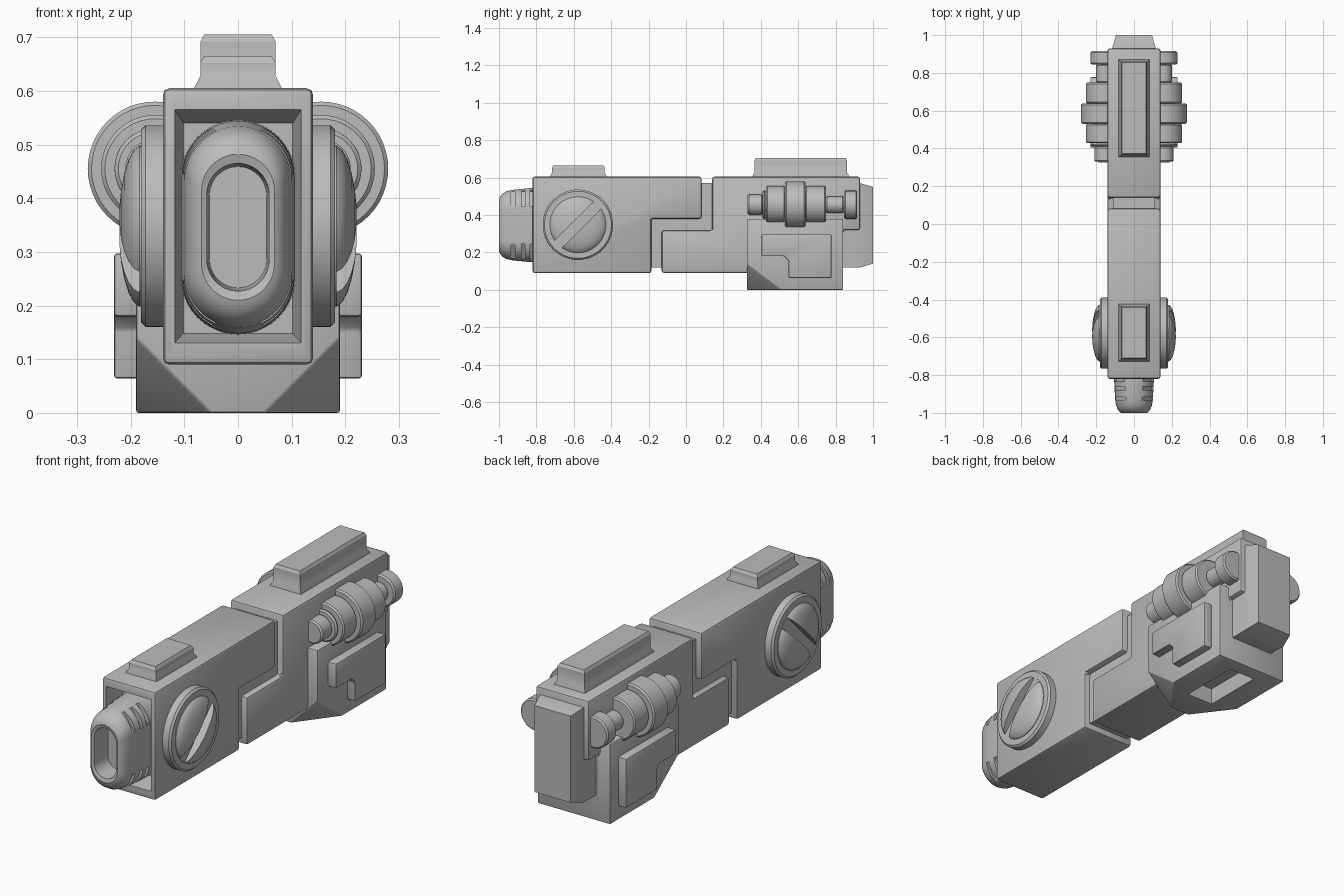
import bpy, bmesh, math
from mathutils import Matrix

cube = bpy.data.objects.get("Cube")
if cube:
    bpy.data.objects.remove(cube, do_unlink=True)

GREY = (0.5, 0.5, 0.5, 1)
mat = bpy.data.materials.new("plain grey")
mat.use_nodes = True
mat.diffuse_color = GREY
mat.node_tree.nodes["Principled BSDF"].inputs["Base Color"].default_value = GREY


def finish(name, bm, bevel=0, cutters=()):
    """Turn a bmesh into an object, bevel it, cut it and bake the modifiers."""
    bmesh.ops.recalc_face_normals(bm, faces=bm.faces)
    me = bpy.data.meshes.new(name)
    bm.to_mesh(me)
    bm.free()
    me.materials.append(mat)
    ob = bpy.data.objects.new(name, me)
    bpy.context.collection.objects.link(ob)
    if bevel:
        mod = ob.modifiers.new("edges", "BEVEL")
        mod.width = bevel
        mod.segments = 2
        mod.limit_method = "ANGLE"
    for cutter in cutters:
        mod = ob.modifiers.new("cut", "BOOLEAN")
        mod.operation = "DIFFERENCE"
        mod.solver = "EXACT"
        mod.object = cutter
    if ob.modifiers:
        deps = bpy.context.evaluated_depsgraph_get()
        ob.data = bpy.data.meshes.new_from_object(ob.evaluated_get(deps))
        ob.modifiers.clear()
        ob.data.name = name
    for cutter in cutters:
        bpy.data.objects.remove(cutter, do_unlink=True)
    for p in ob.data.polygons:
        p.use_smooth = True
    ob.data.set_sharp_from_angle(angle=math.radians(28))
    return ob


def loft(name, rings, bevel=0, cutters=()):
    """Skin a row of equal rings and cap both ends."""
    bm = bmesh.new()
    rows = [[bm.verts.new(p) for p in ring] for ring in rings]
    n = len(rows[0])
    for a, b in zip(rows, rows[1:]):
        for i in range(n):
            j = (i + 1) % n
            bm.faces.new((a[i], a[j], b[j], b[i]))
    bm.faces.new(rows[0])
    bm.faces.new(rows[-1])
    return finish(name, bm, bevel, cutters)


def prism(name, outline, x0, x1, bevel=0, cutters=()):
    """Extrude a side outline of (y, z) points across x."""
    return loft(name, [[(x, y, z) for y, z in outline] for x in (x0, x1)], bevel, cutters)


def rect(y0, y1, z0, z1):
    return [(y0, z0), (y1, z0), (y1, z1), (y0, z1)]


def across(y, hx, z0, z1):
    """Rectangular ring facing along y."""
    return [(-hx, y, z0), (hx, y, z0), (hx, y, z1), (-hx, y, z1)]


def circle(r, n=48):
    return [(r * math.cos(2 * math.pi * i / n), r * math.sin(2 * math.pi * i / n)) for i in range(n)]


def cutter_box(size, matrix):
    bm = bmesh.new()
    bmesh.ops.create_cube(bm, size=1, matrix=matrix @ Matrix.Diagonal((*size, 1)))
    ob = finish("cutter", bm)
    ob.hide_render = True
    return ob


# Interlocking body halves over a narrower core
recess = loft("cutter", [across(-0.84, 0.121, 0.127, 0.57), across(-0.72, 0.102, 0.148, 0.54)])
prism("front_body", [(-0.82, 0.09), (-0.185, 0.09), (-0.185, 0.38), (0.083, 0.38),
                     (0.083, 0.605), (-0.82, 0.605)], -0.14, 0.14, 0.012, [recess])
prism("rear_body", [(-0.13, 0.09), (0.84, 0.09), (0.84, 0.32), (0.93, 0.32), (0.93, 0.605),
                    (0.14, 0.605), (0.14, 0.317), (-0.13, 0.317)], -0.14, 0.14, 0.012)
prism("core", rect(-0.5, 0.9, 0.12, 0.57), -0.11, 0.11)
loft("rear_cap", [across(0.7, 0.115, 0.12, 0.575), across(0.93, 0.115, 0.12, 0.57),
                  across(1.0, 0.095, 0.14, 0.55)])


# Rounded muzzle with a hollow mouth and cooling slots
MID = 0.346


def stadium(y, r, h, n=20):
    ring = []
    for half, sign in ((0, 1), (1, -1)):
        for i in range(n + 1):
            a = math.pi * (half + i / n)
            ring.append((r * math.cos(a), y, MID + sign * h + r * math.sin(a)))
    return ring


slots = []
for y in (-0.925, -0.87, -0.825):
    for sx in (1, -1):
        for sz in (1, -1):
            arc = Matrix.Translation((0, y, MID + sz * 0.093))
            turn = Matrix.Rotation(math.radians(-33 if sx * sz > 0 else 33), 4, "Y")
            slots.append(cutter_box((0.1, 0.02, 0.1),
                                    arc @ turn @ Matrix.Translation((sx * 0.132, 0, 0))))
loft("muzzle", [stadium(*s) for s in (
    (-0.7, 0.107, 0.093), (-0.83, 0.105, 0.093), (-0.93, 0.1, 0.088), (-0.96, 0.095, 0.086),
    (-0.982, 0.086, 0.082), (-0.995, 0.076, 0.075), (-1.0, 0.068, 0.068), (-0.995, 0.058, 0.061),
    (-0.9, 0.053, 0.06))], 0, slots)


# Raised plates on the top
def top_plate(name, y0, y1, top):
    steps = ((0.59, 0), (0.607, 0), (0.628, 0.011), (top - 0.013, 0.011), (top, 0.018))
    loft(name, [[(-0.081 + d, y0 + d, z), (0.081 - d, y0 + d, z),
                 (0.081 - d, y1 - d, z), (-0.081 + d, y1 - d, z)] for z, d in steps])


top_plate("front_top_plate", -0.727, -0.424, 0.665)
top_plate("rear_top_plate", 0.355, 0.872, 0.705)

# Lower housing with clipped front corners and an opening underneath
bm = bmesh.new()
for s in (1, -1):
    for x, y, z in ((0.19, 0.325, 0.38), (0.19, 0.84, 0.38), (0.19, 0.84, 0), (0.19, 0.51, 0),
                    (0.19, 0.325, 0.14), (0.05, 0.325, 0)):
        bm.verts.new((s * x, y, z))
bmesh.ops.convex_hull(bm, input=bm.verts)
bmesh.ops.dissolve_limit(bm, angle_limit=0.01, verts=bm.verts, edges=bm.edges)
opening = cutter_box((0.14, 0.3, 0.16), Matrix.Translation((0, 0.62, 0)))
finish("lower_housing", bm, 0.005, [opening])

# Parts repeated on both sides
for s, side in ((1, "left"), (-1, "right")):
    prism(side + "_side_plate", [(0.404, 0.297), (0.778, 0.297), (0.778, 0.064), (0.548, 0.064),
                                 (0.548, 0.155), (0.525, 0.18), (0.404, 0.18)],
          s * 0.18, s * 0.231, 0.006)

    # Round pivot with a slotted dome
    def turned_x(name, profile, cutters=()):
        loft(side + name, [[(s * x, -0.578 + a, 0.348 + b) for a, b in circle(r, 64)]
                           for x, r in profile], 0, cutters)

    turned_x("_pivot_ring", ((0.13, 0.188), (0.172, 0.188), (0.181, 0.179), (0.181, 0.1)))
    slot = cutter_box((0.1, 0.5, 0.055), Matrix.Translation((s * 0.234, -0.578, 0.348))
                      @ Matrix.Rotation(math.radians(45), 4, "X"))
    turned_x("_pivot_dome", ((0.17, 0.15), (0.184, 0.15), (0.194, 0.142), (0.204, 0.124),
                             (0.212, 0.098), (0.218, 0.066), (0.221, 0.033), (0.222, 0.003)), [slot])

    # Stepped cylinder along the upper side
    steps = ((0.33, 0.41, 0.055), (0.41, 0.428, 0.075), (0.428, 0.53, 0.1), (0.53, 0.638, 0.125),
             (0.638, 0.748, 0.1), (0.748, 0.845, 0.045), (0.845, 0.915, 0.075))
    profile = []
    for y0, y1, r in steps:
        profile += [(y0, r - 0.007), (y0 + 0.007, r), (y1 - 0.007, r), (y1, r - 0.007)]
    loft(side + "_cylinder", [[(s * 0.155 + a, y, 0.455 + b) for a, b in circle(r)]
                              for y, r in profile])
